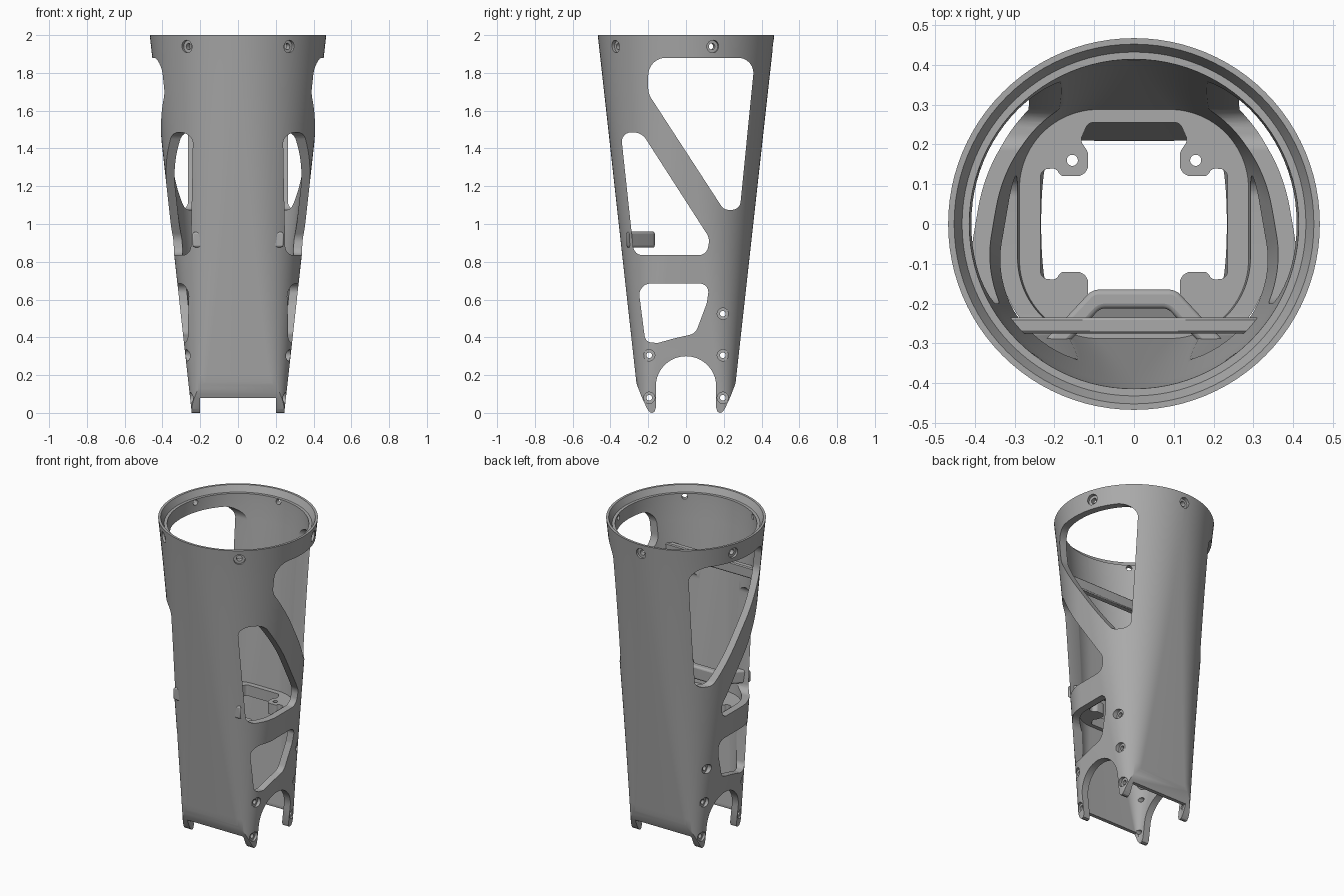
import bpy, bmesh, math
from mathutils import Vector

if "Cube" in bpy.data.objects:
    bpy.data.objects.remove(bpy.data.objects["Cube"], do_unlink=True)

grey = bpy.data.materials.new("matte grey")
grey.use_nodes = True
grey.diffuse_color = (0.4, 0.4, 0.4, 1)
grey.node_tree.nodes["Principled BSDF"].inputs["Base Color"].default_value = (0.4, 0.4, 0.4, 1)

WALL = 0.045


def new_object(name, bm):
    bmesh.ops.recalc_face_normals(bm, faces=bm.faces)
    mesh = bpy.data.meshes.new(name)
    bm.to_mesh(mesh)
    bm.free()
    mesh.materials.append(grey)
    ob = bpy.data.objects.new(name, mesh)
    bpy.context.collection.objects.link(ob)
    return ob


def select(ob):
    bpy.ops.object.select_all(action='DESELECT')
    ob.select_set(True)
    bpy.context.view_layer.objects.active = ob


def smooth(ob):
    select(ob)
    bpy.ops.object.shade_smooth_by_angle(angle=math.radians(30))


def cut(ob, cutter):
    """Subtract the cutter, then discard it."""
    mod = ob.modifiers.new("cut", 'BOOLEAN')
    mod.object, mod.operation, mod.solver = cutter, 'DIFFERENCE', 'EXACT'
    select(ob)
    bpy.ops.object.modifier_apply(modifier=mod.name)
    bpy.data.objects.remove(cutter, do_unlink=True)


def rounded(corners, steps=8):
    """Fillet a polygon given as (u, v, radius)."""
    out = []
    for i, (u, v, r) in enumerate(corners):
        p = Vector((u, v))
        a = Vector(corners[i - 1][:2]) - p
        b = Vector(corners[(i + 1) % len(corners)][:2]) - p
        if r == 0:
            out.append(p)
            continue
        half = a.angle(b) / 2
        d = min(r / math.tan(half), a.length * 0.49, b.length * 0.49)
        r = d * math.tan(half)
        a.normalize()
        b.normalize()
        centre = p + (a + b).normalized() * (r / math.sin(half))
        va, vb = p + a * d - centre, p + b * d - centre
        for k in range(steps + 1):
            t = k / steps
            out.append(centre + (va * (1 - t) + vb * t).normalized() * r)
    return out


def prism(name, points, lo, hi, axis='Z'):
    """Extrude a polygon along z (points are x, y) or along x (points are y, z)."""
    bm = bmesh.new()
    rings = []
    for h in (lo, hi):
        rings.append([bm.verts.new((p[0], p[1], h) if axis == 'Z' else (h, p[0], p[1])) for p in points])
    n = len(points)
    for i in range(n):
        j = (i + 1) % n
        bm.faces.new((rings[0][i], rings[0][j], rings[1][j], rings[1][i]))
    bm.faces.new(rings[0][::-1])
    bm.faces.new(rings[1])
    return new_object(name, bm)


def box(name, x0, x1, y0, y1, z0, z1):
    return prism(name, [(x0, y0), (x1, y0), (x1, y1), (x0, y1)], z0, z1)


def drill(ob, start, end, radius):
    start, end = Vector(start), Vector(end)
    axis = end - start
    bm = bmesh.new()
    bmesh.ops.create_cone(bm, cap_ends=True, segments=24, radius1=radius, radius2=radius, depth=axis.length)
    cutter = new_object("drill", bm)
    cutter.rotation_mode = 'QUATERNION'
    cutter.rotation_quaternion = axis.to_track_quat('Z', 'Y')
    cutter.location = (start + end) / 2
    bpy.context.view_layer.update()
    cut(ob, cutter)


def radius_at(z):
    return 0.245 + 0.111 * z


def section(z, half):
    """Rounded square that becomes a circle at the top."""
    c = max(0.001, 0.19 * max(0, 1 - z / 2) ** 1.5)
    pts = []
    for q, (sx, sy) in enumerate(((1, 1), (-1, 1), (-1, -1), (1, -1))):
        for k in range(25):
            a = math.pi / 2 * (q + k / 24)
            pts.append((sx * c + (half - c) * math.cos(a), sy * c + (half - c) * math.sin(a)))
    return pts


# Tapered shell: outer wall up, stepped rim, inner wall down
heights = [-0.02] + [0.1 * i for i in range(1, 20)]
levels = [(z, radius_at(z)) for z in heights] + [(2, 0.467), (2, 0.452), (1.96, 0.432), (1.96, 0.414)]
levels += [(z, radius_at(z) - WALL) for z in reversed(heights)]
bm = bmesh.new()
rings = [[bm.verts.new((x, y, z)) for x, y in section(z, r)] for z, r in levels]
for i, low in enumerate(rings):
    high = rings[(i + 1) % len(rings)]
    for k in range(len(low)):
        j = (k + 1) % len(low)
        bm.faces.new((low[k], low[j], high[j], high[k]))
shell = new_object("tapered_shell", bm)

# Side windows, cut through both sides
upper = [(-0.2, 1.88, 0.14), (-0.2, 1.69, 0.1), (0.2, 1.075, 0.05), (0.285, 1.075, 0.05), (0.365, 1.88, 0.08)]
middle = [(-0.345, 1.485, 0.06), (-0.235, 1.485, 0.08), (0.125, 0.925, 0.07), (0.11, 0.835, 0.05), (-0.275, 0.835, 0.05)]
lower = [(-0.255, 0.685, 0.06), (0.125, 0.685, 0.07), (0.11, 0.58, 0.08), (0.05, 0.42, 0.06), (-0.06, 0.395, 0.08),
         (-0.15, 0.37, 0.04), (-0.215, 0.375, 0.04)]
for outline in (upper, middle, lower):
    cut(shell, prism("window", rounded(outline), -0.6, 0.6, 'X'))

# Foot outline: curved-in legs and the arch between them
leg = [(-0.29, 0.33), (-0.278, 0.24), (-0.26, 0.15), (-0.235, 0.085), (-0.205, 0.02), (-0.192, 0.004), (-0.18, 0),
       (-0.167, 0.005), (-0.16, 0.025)]
arch = [(-0.16 * math.cos(math.pi * i / 32), 0.14 + 0.16 * math.sin(math.pi * i / 32)) for i in range(33)]
foot = [(-0.6, -0.2), (-0.6, 0.33)] + leg + arch + [(-y, z) for y, z in reversed(leg)] + [(0.6, 0.33), (0.6, -0.2)]
cut(shell, prism("foot_trim", foot, -0.6, 0.6, 'X'))
cut(shell, box("hem_trim", -0.2, 0.2, -0.6, 0.6, -0.3, 0.08))

# Five countersunk rim holes
for i in range(5):
    a = math.radians(90 + 72 * i)
    d = Vector((math.cos(a), math.sin(a), 0))
    up = Vector((0, 0, 1.94))
    drill(shell, d * 0.36 + up, d * 0.55 + up, 0.017)
    drill(shell, d * 0.443 + up, d * 0.55 + up, 0.033)

# Countersunk leg holes
for side in (-1, 1):
    for y, z, seat in ((-0.195, 0.08, 0.237), (0.195, 0.08, 0.237), (-0.195, 0.305, 0.255),
                       (0.195, 0.305, 0.255), (0.195, 0.525, 0.268)):
        drill(shell, (side * 0.1, y, z), (side * 0.4, y, z), 0.015)
        drill(shell, (side * seat, y, z), (side * 0.4, y, z), 0.03)
smooth(shell)

# Mounting plate with four corner tabs
plate = prism("mounting_plate", section(0.75, radius_at(0.75) - 0.025), 0.72, 0.79)
quarter = [(0.235, 0.137, 0.02), (0.195, 0.14, 0.02), (0.185, 0.12, 0.03), (0.115, 0.12, 0.035),
           (0.115, 0.18, 0.03), (0.135, 0.21, 0.02), (0.115, 0.255, 0.02)]
opening = quarter + [(-x, y, r) for x, y, r in reversed(quarter)]
opening += [(-x, -y, r) for x, y, r in quarter] + [(x, -y, r) for x, y, r in reversed(quarter)]
cut(plate, prism("opening", rounded(opening), 0.6, 0.9))
for x in (-0.155, 0.155):
    drill(plate, (x, 0.16, 0.6), (x, 0.16, 0.9), 0.014)
smooth(plate)

# Handle-shaped brace on the front wall
brace = prism("front_brace", rounded([
    (-0.245, -0.315, 0), (-0.105, -0.165, 0.04), (0.105, -0.165, 0.04), (0.245, -0.315, 0),
    (0.18, -0.315, 0), (0.085, -0.212, 0.03), (-0.085, -0.212, 0.03), (-0.18, -0.315, 0)]), 0.875, 0.96)
bevel = brace.modifiers.new("soft edges", 'BEVEL')
bevel.width, bevel.segments = 0.012, 3
smooth(brace)

# Straight bar across the front, high inside the shell
bar = box("cross_bar", -0.32, 0.32, -0.275, -0.235, 1.59, 1.66)
bar.modifiers.new("soft edges", 'BEVEL').width = 0.006
smooth(bar)
